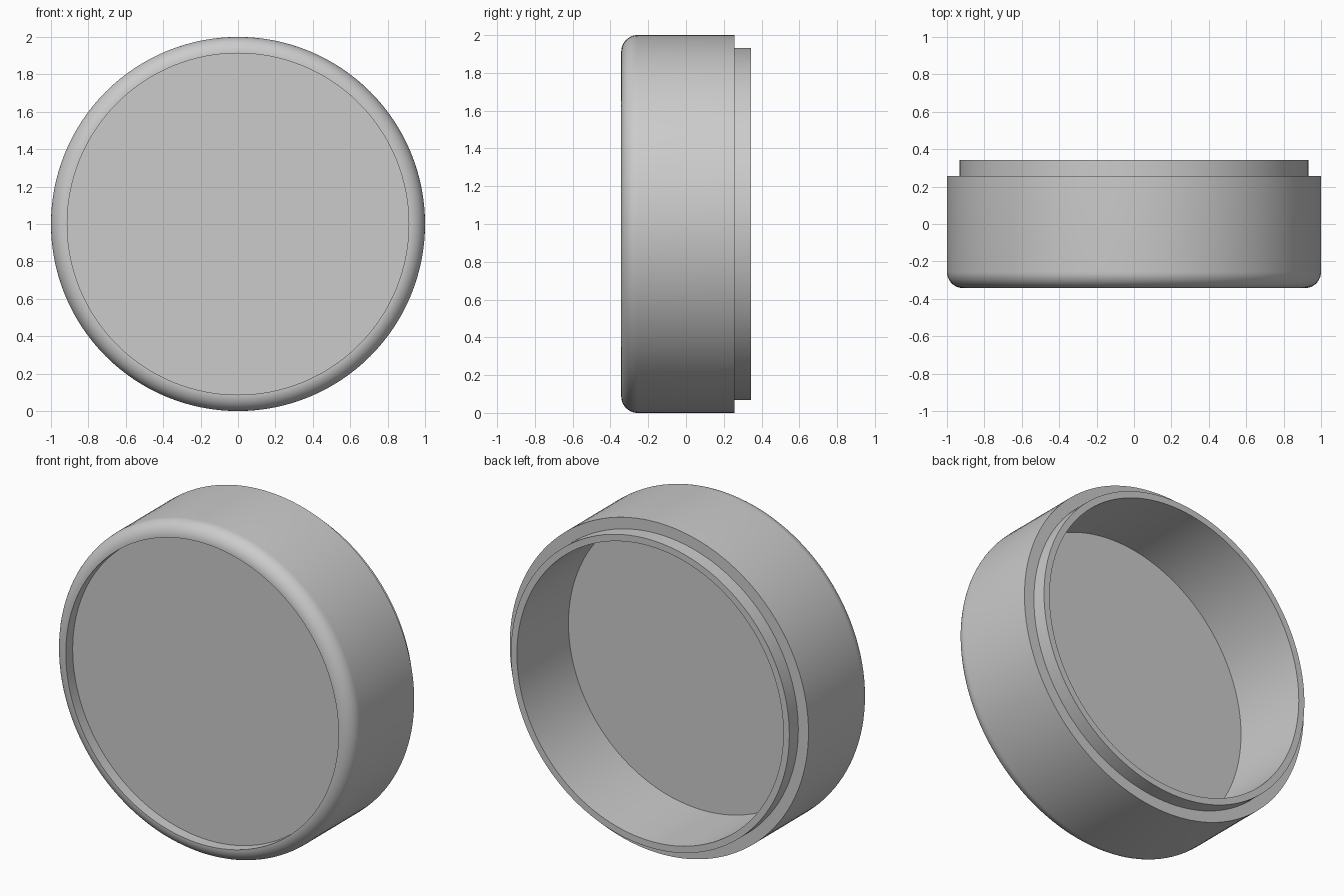
import bpy
import bmesh
import math
from mathutils import Vector

default = bpy.data.objects.get("Cube")
if default:
    bpy.data.objects.remove(default, do_unlink=True)

# Single matte grey
grey = bpy.data.materials.new("light_grey")
grey.use_nodes = True
colour = (0.6, 0.6, 0.6, 1.0)
grey.diffuse_color = colour
grey.node_tree.nodes["Principled BSDF"].inputs["Base Color"].default_value = colour

SEGMENTS = 128
RADIUS, LIP_RADIUS, BORE_RADIUS = 1.0, 0.932, 0.892
FRONT, BACK, SHOULDER = -0.343, 0.343, 0.257
RECESS_FLOOR, BORE_FLOOR = -0.277, -0.15
ROUND = 0.087
STEPS = 12

# Profile as (radius, y): recessed front, rounded rim, stepped back lip, bore
profile = [(0, RECESS_FLOOR), (RADIUS - ROUND, RECESS_FLOOR)]
for i in range(STEPS + 1):
    a = math.pi / 2 * i / STEPS
    profile.append((RADIUS - ROUND + ROUND * math.sin(a),
                    FRONT + ROUND - ROUND * math.cos(a)))
profile += [(RADIUS, SHOULDER), (LIP_RADIUS, SHOULDER), (LIP_RADIUS, BACK),
            (BORE_RADIUS, BACK), (BORE_RADIUS, BORE_FLOOR), (0, BORE_FLOOR)]


def lathe(name, points, material):
    """Revolve a profile about the y axis through the model's middle."""
    bm = bmesh.new()
    verts = [bm.verts.new((r, y, RADIUS)) for r, y in points]
    edges = [bm.edges.new(pair) for pair in zip(verts, verts[1:])]
    bmesh.ops.spin(bm, geom=verts + edges, cent=Vector((0, 0, RADIUS)),
                   axis=Vector((0, 1, 0)), angle=math.tau, steps=SEGMENTS)
    bmesh.ops.remove_doubles(bm, verts=bm.verts[:], dist=0.0001)
    bmesh.ops.recalc_face_normals(bm, faces=bm.faces[:])
    mesh = bpy.data.meshes.new(name)
    bm.to_mesh(mesh)
    bm.free()
    mesh.materials.append(material)
    obj = bpy.data.objects.new(name, mesh)
    bpy.context.collection.objects.link(obj)
    return obj


cap = lathe("round_cap", profile, grey)

# Smooth walls, crisp steps
bpy.ops.object.select_all(action="DESELECT")
cap.select_set(True)
bpy.context.view_layer.objects.active = cap
bpy.ops.object.shade_smooth_by_angle(angle=math.radians(30))
